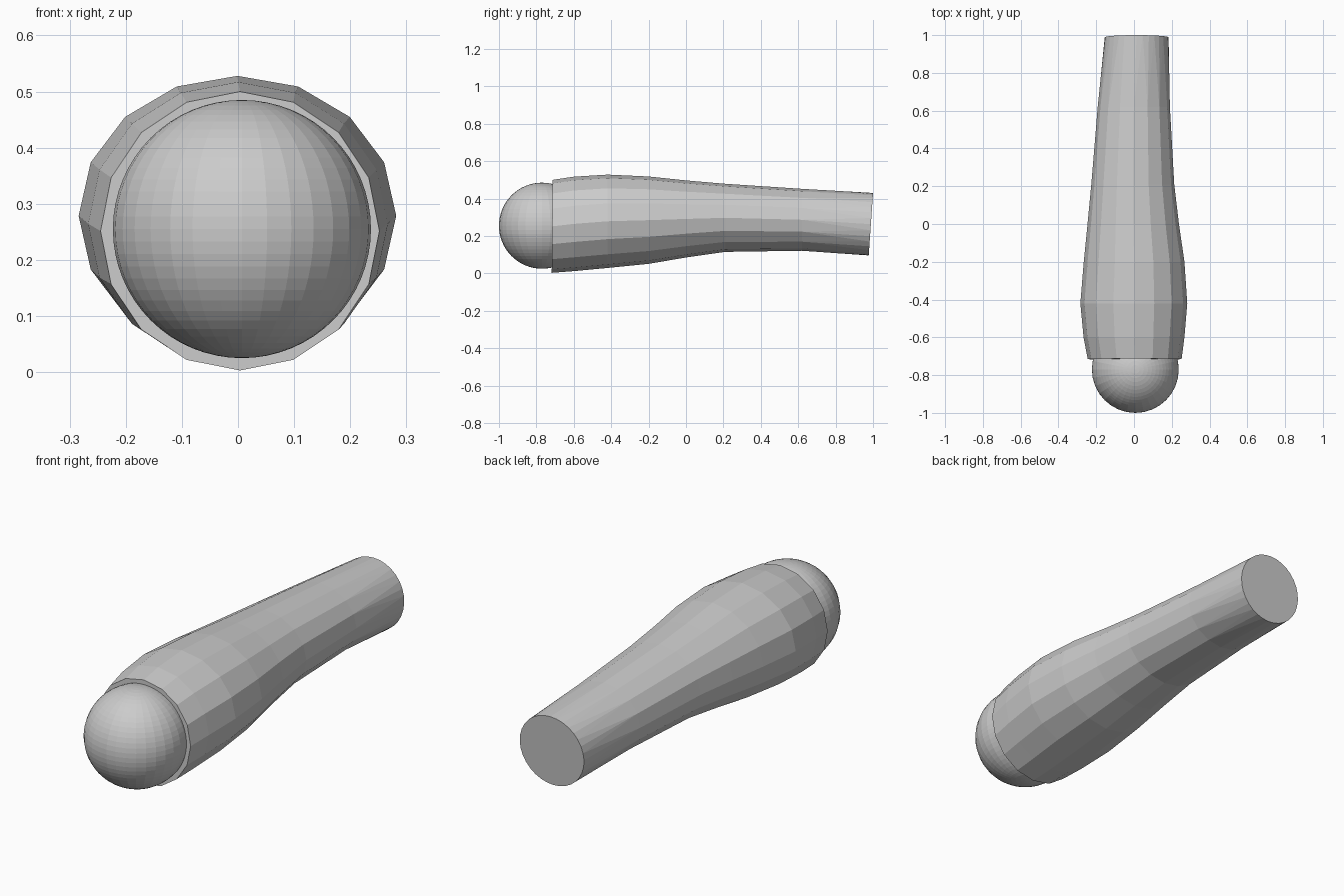
import bpy, bmesh
from math import sin, cos, pi

if "Cube" in bpy.data.objects:
    bpy.data.objects.remove(bpy.data.objects["Cube"])

# sleeve sections: y at bottom, y at top, left x, right x, bottom z, top z
SECTIONS = [
    (-0.718, -0.713, -0.245, 0.252, 0.003, 0.50),
    (-0.60, -0.60, -0.267, 0.267, 0.012, 0.517),
    (-0.42, -0.42, -0.284, 0.282, 0.029, 0.528),
    (-0.20, -0.20, -0.266, 0.267, 0.051, 0.518),
    (0.0, 0.0, -0.246, 0.238, 0.085, 0.497),
    (0.21, 0.21, -0.226, 0.213, 0.115, 0.479),
    (0.62, 0.62, -0.192, 0.190, 0.121, 0.452),
    (0.977, 1.0, -0.155, 0.183, 0.096, 0.430),
]


def add_object(name, bm):
    bmesh.ops.recalc_face_normals(bm, faces=bm.faces)
    mesh = bpy.data.meshes.new(name)
    bm.to_mesh(mesh)
    bm.free()
    obj = bpy.data.objects.new(name, mesh)
    bpy.context.collection.objects.link(obj)
    return obj


def add_ring(bm, section, sides):
    y0, y1, x0, x1, z0, z1 = section
    ring = []
    for i in range(sides):
        a = 2 * pi * i / sides
        ring.append(bm.verts.new(((x0 + x1) / 2 + (x1 - x0) / 2 * sin(a),
                                  (y0 + y1) / 2 + (y1 - y0) / 2 * cos(a),
                                  (z0 + z1) / 2 + (z1 - z0) / 2 * cos(a))))
    return ring


# tapered sleeve: 16 sides, with a rounder 32-sided far end
N = 16
bm = bmesh.new()
rings = [add_ring(bm, s, N) for s in SECTIONS[:-1]]
end = add_ring(bm, SECTIONS[-1], 2 * N)
for a, b in zip(rings, rings[1:]):
    for i in range(N):
        j = (i + 1) % N
        bm.faces.new((a[i], a[j], b[j], b[i]))
last = rings[-1]
for i in range(N):
    j = (i + 1) % N
    mid, nxt = end[2 * i + 1], end[(2 * i + 2) % (2 * N)]
    bm.faces.new((last[i], mid, end[2 * i]))
    bm.faces.new((last[i], last[j], mid))
    bm.faces.new((last[j], nxt, mid))
bm.faces.new(rings[0])
bm.faces.new(end)
add_object("sleeve", bm)

# ball tip set into the front of the sleeve
bm = bmesh.new()
bmesh.ops.create_uvsphere(bm, u_segments=32, v_segments=32, radius=0.23)
bmesh.ops.translate(bm, verts=bm.verts, vec=(0.007, -0.77, 0.255))
add_object("ball_tip", bm)
